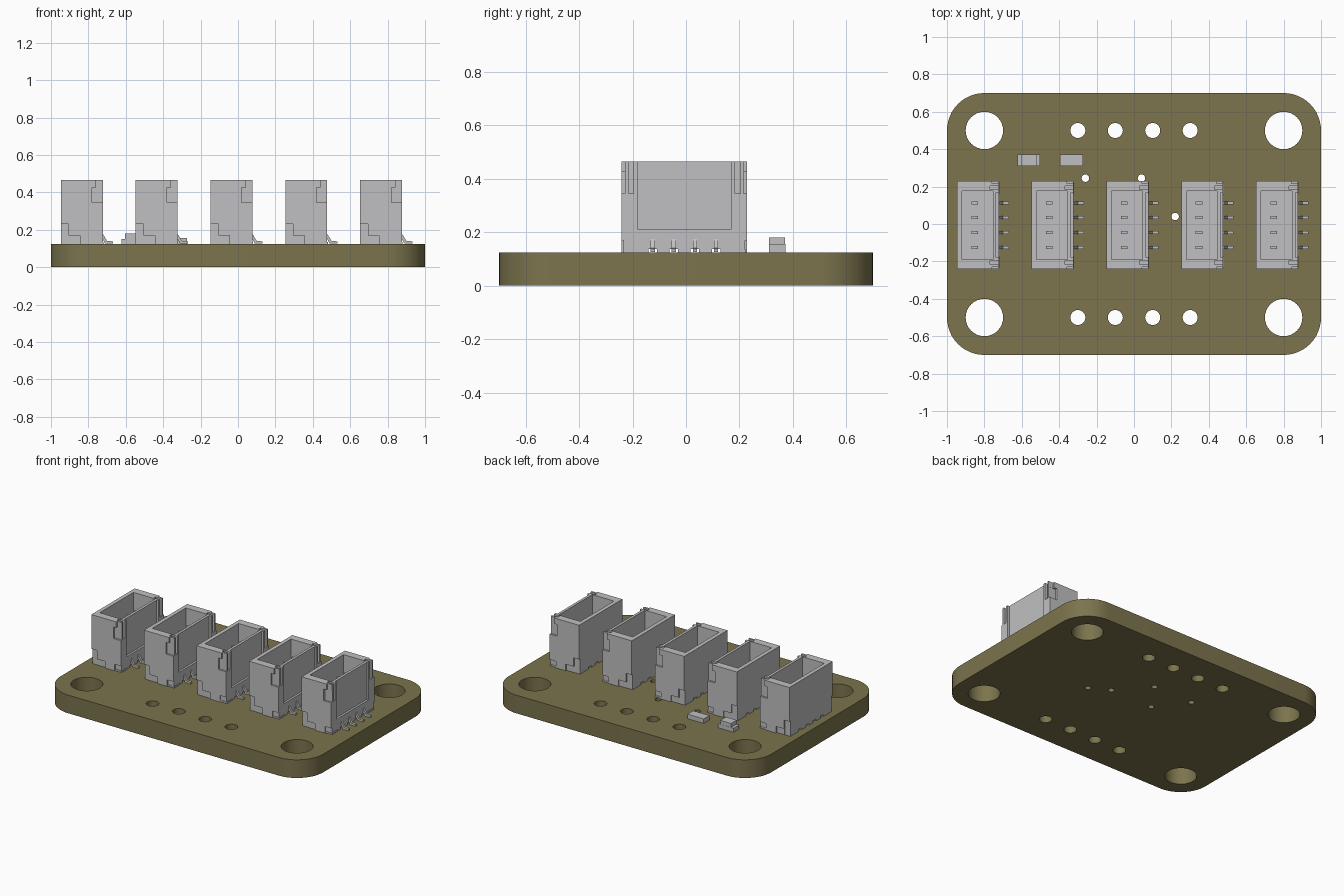
import bpy, bmesh, math
from mathutils import Matrix

if "Cube" in bpy.data.objects:
    bpy.data.objects.remove(bpy.data.objects["Cube"], do_unlink=True)


def material(name, rgb):
    m = bpy.data.materials.new(name)
    m.use_nodes = True
    m.diffuse_color = (*rgb, 1)
    m.node_tree.nodes["Principled BSDF"].inputs["Base Color"].default_value = (*rgb, 1)
    return m


OLIVE = material("olive board", (0.20, 0.175, 0.075))
GREY = material("light grey", (0.53, 0.53, 0.54))
TOP = 0.125      # board thickness
PITCH = 0.079    # contact spacing
HALF = 0.235     # half length of a connector


def make(name, bm, mat):
    bmesh.ops.recalc_face_normals(bm, faces=bm.faces)
    me = bpy.data.meshes.new(name)
    bm.to_mesh(me)
    bm.free()
    me.materials.append(mat)
    ob = bpy.data.objects.new(name, me)
    bpy.context.collection.objects.link(ob)
    return ob


def box(bm, x, y, z):
    """Add a box given its (low, high) range on each axis."""
    size = [b - a for a, b in (x, y, z)]
    mid = [(a + b) / 2 for a, b in (x, y, z)]
    mat = Matrix.Translation(mid) @ Matrix.Diagonal((*size, 1))
    bmesh.ops.create_cube(bm, size=1, matrix=mat)


def both_ends(bm, x, y, z):
    box(bm, x, y, z)
    box(bm, x, (-y[1], -y[0]), z)


def prism(bm, points, direction):
    """Extrude a closed outline along a direction."""
    face = bm.faces.new([bm.verts.new(p) for p in points])
    out = bmesh.ops.extrude_face_region(bm, geom=[face])["geom"]
    verts = [g for g in out if isinstance(g, bmesh.types.BMVert)]
    bmesh.ops.translate(bm, verts=verts, vec=direction)


def cut(ob, cutter):
    """Subtract the cutter and bake the result."""
    cutter.hide_render = True
    mod = ob.modifiers.new("cut", "BOOLEAN")
    mod.operation = "DIFFERENCE"
    mod.solver = "EXACT"
    mod.use_self = True
    mod.object = cutter
    bpy.context.view_layer.update()
    deps = bpy.context.evaluated_depsgraph_get()
    baked = bpy.data.meshes.new_from_object(ob.evaluated_get(deps))
    ob.modifiers.clear()
    ob.data = baked
    bpy.data.objects.remove(cutter, do_unlink=True)


# Board with rounded corners
outline = []
for i, (sx, sy) in enumerate(((1, 1), (-1, 1), (-1, -1), (1, -1))):
    for k in range(13):
        a = math.radians(90 * i + 7.5 * k)
        outline.append((sx * 0.8 + 0.2 * math.cos(a), sy * 0.5 + 0.2 * math.sin(a), 0))
bm = bmesh.new()
prism(bm, outline, (0, 0, TOP))
board = make("board", bm, OLIVE)

# Mounting holes, header holes and vias
holes = [(x, y, 0.1) for x in (-0.8, 0.8) for y in (-0.5, 0.5)]
holes += [(x, y, 0.04) for x in (-0.3, -0.1, 0.1, 0.3) for y in (-0.5, 0.5)]
holes += [(x, y, 0.02) for x, y in
          ((-0.26, 0.245), (0.04, 0.245), (0.22, 0.04), (-0.105, 0.04), (0.35, -0.03))]
bm = bmesh.new()
for x, y, r in holes:
    bmesh.ops.create_cone(bm, cap_ends=True, segments=32, radius1=r, radius2=r,
                          depth=0.4, matrix=Matrix.Translation((x, y, TOP / 2)))
cut(board, make("hole_cutter", bm, OLIVE))
bpy.ops.object.select_all(action="DESELECT")
board.select_set(True)
bpy.context.view_layer.objects.active = board
bpy.ops.object.shade_smooth_by_angle(angle=math.radians(30))

# Connector housing, open at the top
contacts = [(i - 1.5) * PITCH for i in range(4)]
bm = bmesh.new()
box(bm, (-0.147, 0.077), (-HALF, HALF), (TOP, 0.465))
housing = make("connector_housing_1", bm, GREY)

bm = bmesh.new()
box(bm, (-0.12, 0.045), (-0.183, 0.183), (0.2, 0.6))          # cavity
box(bm, (0.063, 0.1), (-0.174, 0.174), (0.21, 0.6))           # recessed side panel
both_ends(bm, (0.03, 0.1), (0.19, 0.21), (0.345, 0.6))        # latch slots
both_ends(bm, (0.02, 0.1), (0.222, 0.3), (0.345, 0.425))      # end latch recess
both_ends(bm, (0.042, 0.1), (0.223, 0.3), (0.41, 0.6))
both_ends(bm, (-0.2, -0.105), (0.225, 0.3), (0.1, 0.23))      # lower end steps
both_ends(bm, (-0.11, -0.045), (0.226, 0.3), (0.1, 0.17))
both_ends(bm, (0.03, 0.1), (0.227, 0.3), (0.1, 0.17))
for y in contacts:                                            # contact channels
    box(bm, (-0.3, 0.2), (y - 0.016, y + 0.016), (0.1, 0.138))
cut(housing, make("housing_cutter", bm, GREY))

# Contacts: upright pins, bent solder feet and end tabs
foot = ((0.05, 0.178), (0.08, 0.174), (0.1, 0.141), (0.132, 0.138),
        (0.132, 0.126), (0.09, 0.126), (0.072, 0.16), (0.05, 0.16))
bm = bmesh.new()
for y in contacts:
    box(bm, (-0.07, -0.035), (y - 0.008, y + 0.008), (0.19, 0.38))
    prism(bm, [(x, y - 0.008, z) for x, z in foot], (0, 0.016, 0))
both_ends(bm, (0.03, 0.08), (0.165, 0.23), (TOP, 0.135))
pins = make("connector_contacts_1", bm, GREY)

# Row of five connectors
for i in range(5):
    for first in (housing, pins):
        ob = first
        if i:
            ob = bpy.data.objects.new(first.name[:-1] + str(i + 1), first.data)
            bpy.context.collection.objects.link(ob)
        ob.location = (-0.8 + 0.4 * i, -0.006, 0)

# Small surface parts behind the connectors
bm = bmesh.new()
box(bm, (-0.622, -0.503), (0.31, 0.372), (TOP, 0.152))
box(bm, (-0.603, -0.522), (0.311, 0.371), (0.15, 0.18))
make("indicator_lamp", bm, GREY)
bm = bmesh.new()
box(bm, (-0.395, -0.272), (0.31, 0.372), (TOP, 0.156))
make("resistor", bm, GREY)
